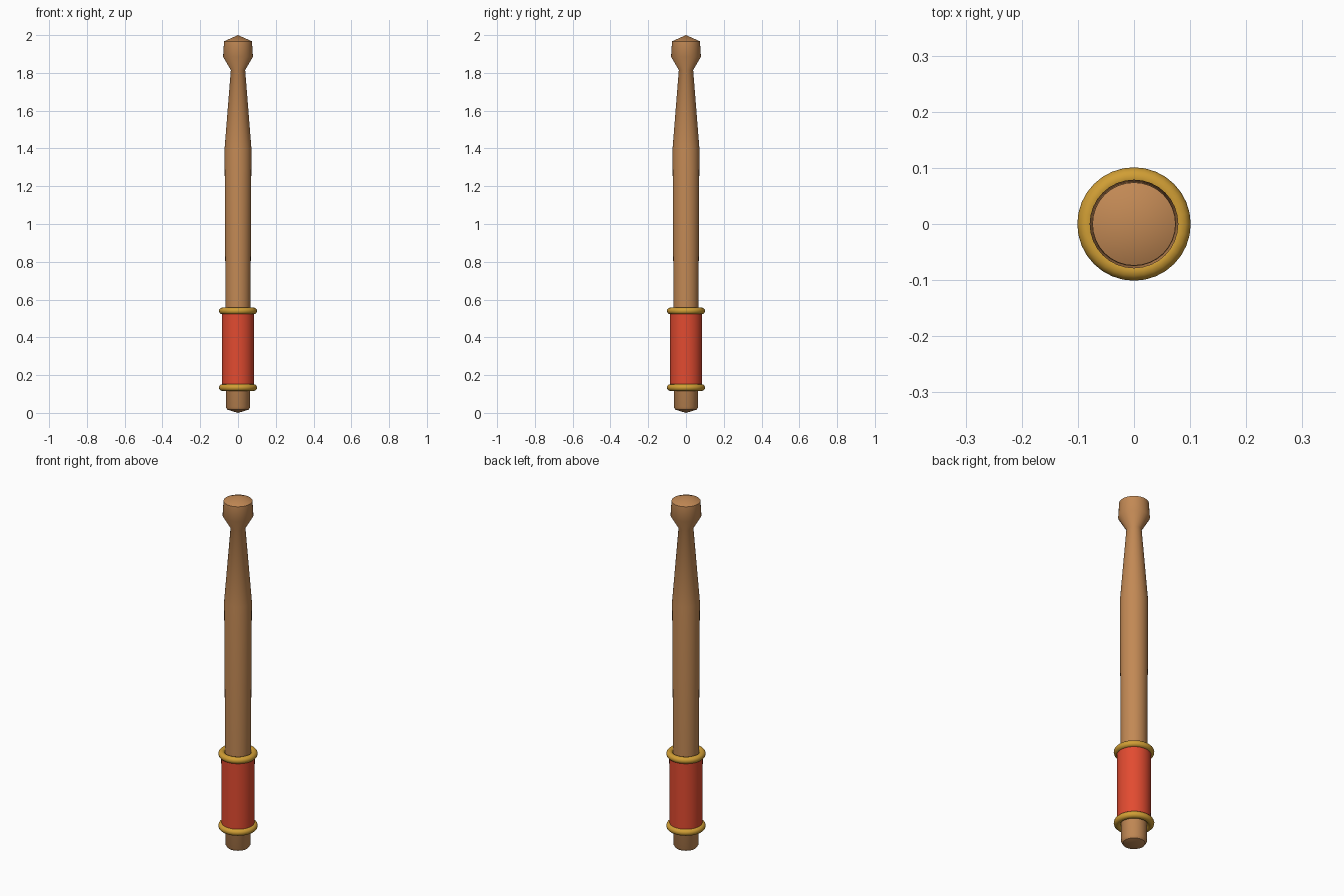
import bpy
import bmesh
from math import radians

cube = bpy.data.objects.get("Cube")
if cube:
    bpy.data.objects.remove(cube, do_unlink=True)

SIDES = 32


def material(name, rgb):
    mat = bpy.data.materials.new(name)
    mat.use_nodes = True
    mat.diffuse_color = (*rgb, 1)
    mat.node_tree.nodes["Principled BSDF"].inputs["Base Color"].default_value = (*rgb, 1)
    return mat


def finish(obj, name, mat):
    obj.name = name
    obj.data.materials.append(mat)
    bpy.ops.object.select_all(action="DESELECT")
    obj.select_set(True)
    bpy.context.view_layer.objects.active = obj
    bpy.ops.object.shade_smooth_by_angle(angle=radians(40))


def lathe(name, profile, mat):
    """Spin a (radius, height) profile around the z axis."""
    bm = bmesh.new()
    verts = [bm.verts.new((r, 0, z)) for r, z in profile]
    edges = [bm.edges.new(pair) for pair in zip(verts, verts[1:])]
    bmesh.ops.spin(bm, geom=verts + edges, cent=(0, 0, 0), axis=(0, 0, 1),
                   angle=radians(360), steps=SIDES, use_duplicate=False)
    bmesh.ops.remove_doubles(bm, verts=bm.verts, dist=0.0005)
    bmesh.ops.recalc_face_normals(bm, faces=bm.faces)
    mesh = bpy.data.meshes.new(name)
    bm.to_mesh(mesh)
    bm.free()
    obj = bpy.data.objects.new(name, mesh)
    bpy.context.collection.objects.link(obj)
    finish(obj, name, mat)


wood = material("warm wood", (0.54, 0.25, 0.09))
red = material("red wrap", (0.76, 0.07, 0.03))
gold = material("gold", (0.63, 0.34, 0.035))

# Turned shaft with pointed base, tapering neck and bulbous tip
lathe("shaft", [(0, 0), (0.056, 0.017), (0.064, 0.03), (0.066, 0.55),
                (0.071, 1.4), (0.038, 1.815), (0.079, 1.885),
                (0.074, 1.967), (0, 2)], wood)

# Grip sleeve, closed at both ends
lathe("grip", [(0, 0.134), (0.084, 0.134), (0.086, 0.54), (0, 0.54)], red)

# Rings at either end of the grip
for name, z in (("lower_ring", 0.134), ("upper_ring", 0.54)):
    bpy.ops.mesh.primitive_torus_add(location=(0, 0, z), major_radius=0.083,
                                     minor_radius=0.018, major_segments=SIDES,
                                     minor_segments=12)
    finish(bpy.context.object, name, gold)
